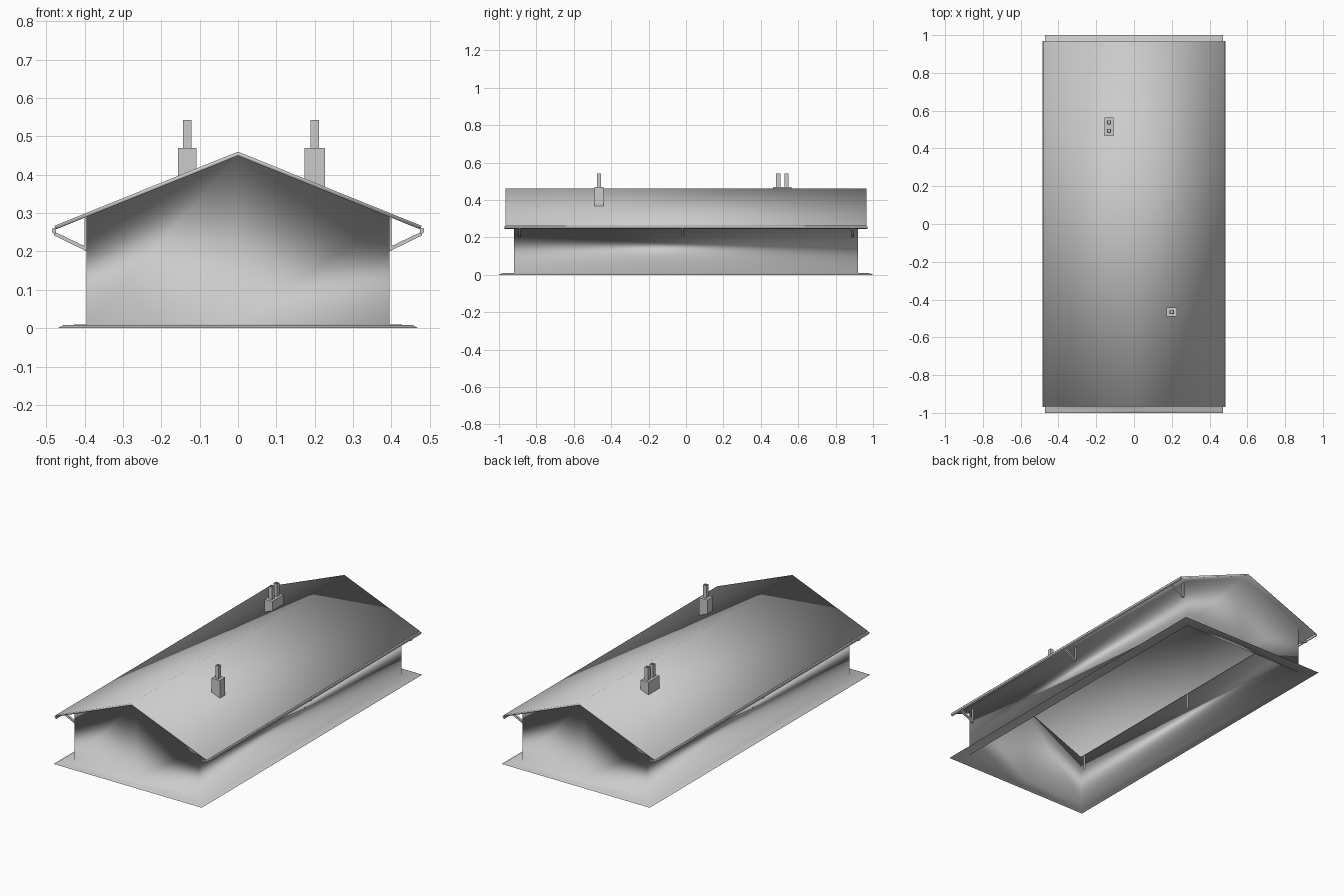
import bpy, bmesh

if "Cube" in bpy.data.objects:
    bpy.data.objects.remove(bpy.data.objects["Cube"])


def finish(name, bm, mirror=False, smooth=False):
    bmesh.ops.recalc_face_normals(bm, faces=bm.faces)
    me = bpy.data.meshes.new(name)
    bm.to_mesh(me)
    bm.free()
    ob = bpy.data.objects.new(name, me)
    bpy.context.collection.objects.link(ob)
    if smooth:
        me.polygons.foreach_set("use_smooth", [True] * len(me.polygons))
    if mirror:
        ob.modifiers.new("mirror", "MIRROR").use_axis = (True, False, False)
    return ob


def prism(name, profile, y_spans):
    """Extrude an x/z profile along y for every span, mirrored across x."""
    bm = bmesh.new()
    for y0, y1 in y_spans:
        a = [bm.verts.new((x, y0, z)) for x, z in profile]
        b = [bm.verts.new((x, y1, z)) for x, z in profile]
        bm.faces.new(a)
        bm.faces.new(b)
        for i in range(len(a)):
            j = (i + 1) % len(a)
            bm.faces.new((a[i], a[j], b[j], b[i]))
    return finish(name, bm, mirror=True)


def roof_z(x):
    return 0.46 - 0.405 * abs(x)


# House shell: half width, half length, side height, ridge height per loop
loops = [
    (0.470, 1.000, 0.000, 0.000),   # skirt outer edge
    (0.455, 0.985, 0.008, 0.008),   # skirt top
    (0.395, 0.920, 0.010, 0.010),   # wall foot
    (0.395, 0.920, 0.290, 0.450),   # wall top and gable
    (0.476, 0.965, 0.257, 0.449),   # soffit edge
    (0.478, 0.965, 0.267, 0.460),   # roof edge
]
bm = bmesh.new()
prev = None
for w, l, z, zr in loops:
    ring = [bm.verts.new(p) for p in (
        (-w, -l, z), (0, -l, zr), (w, -l, z), (w, l, z), (0, l, zr), (-w, l, z))]
    if prev:
        for i in range(6):
            j = (i + 1) % 6
            bm.faces.new((prev[i], prev[j], ring[j], ring[i]))
    prev = ring
bm.faces.new((prev[0], prev[1], prev[4], prev[5]))
bm.faces.new((prev[1], prev[2], prev[3], prev[4]))
finish("house_shell", bm, smooth=True)

# Gutters along both eaves
prism("gutters", [(0.473, 0.262), (0.485, 0.260), (0.484, 0.249), (0.476, 0.245)],
      [(-0.97, 0.97)])

# Eave braces with wall plates
ys = [(y - 0.006, y + 0.006) for y in (-0.89, -0.02, 0.89)]
prism("eave_braces", [(0.396, 0.201), (0.480, 0.242), (0.480, 0.252), (0.396, 0.212)], ys)
prism("brace_wall_plates", [(0.394, 0.201), (0.400, 0.201), (0.400, 0.286), (0.394, 0.288)], ys)


def column(name, cx, cy, hx, hy, top, hole=0.0):
    """Box standing on the roof slope, optionally with a recessed top opening."""
    bm = bmesh.new()
    corners = [(-1, -1), (1, -1), (1, 1), (-1, 1)]
    def ring(inset, z=None):
        pts = [(cx + sx * (hx - inset), cy + sy * (hy - inset)) for sx, sy in corners]
        return [bm.verts.new((x, y, roof_z(x) - 0.004 if z is None else z)) for x, y in pts]
    rings = [ring(0), ring(0, top)]
    if hole:
        rings += [ring(hole, top), ring(hole, top - 0.02)]
    for a, b in zip(rings, rings[1:]):
        for i in range(4):
            j = (i + 1) % 4
            bm.faces.new((a[i], a[j], b[j], b[i]))
    bm.faces.new(rings[0])
    bm.faces.new(rings[-1])
    return finish(name, bm)


# Chimney stacks and their pots
chimneys = [("double", -0.132, 0.515, 0.024, 0.050, (0.493, 0.538)),
            ("single", 0.200, -0.465, 0.027, 0.024, (-0.465,))]
for label, x, y, hx, hy, pots in chimneys:
    column(label + "_chimney_stack", x, y, hx, hy, 0.47)
    for i, py in enumerate(pots):
        pot = column(f"{label}_chimney_pot_{i + 1}", x, py, 0.011, 0.011, 0.542, hole=0.005)
        # seat the pot on top of the stack
        for v in pot.data.vertices:
            if v.co.z < 0.47:
                v.co.z = 0.469
